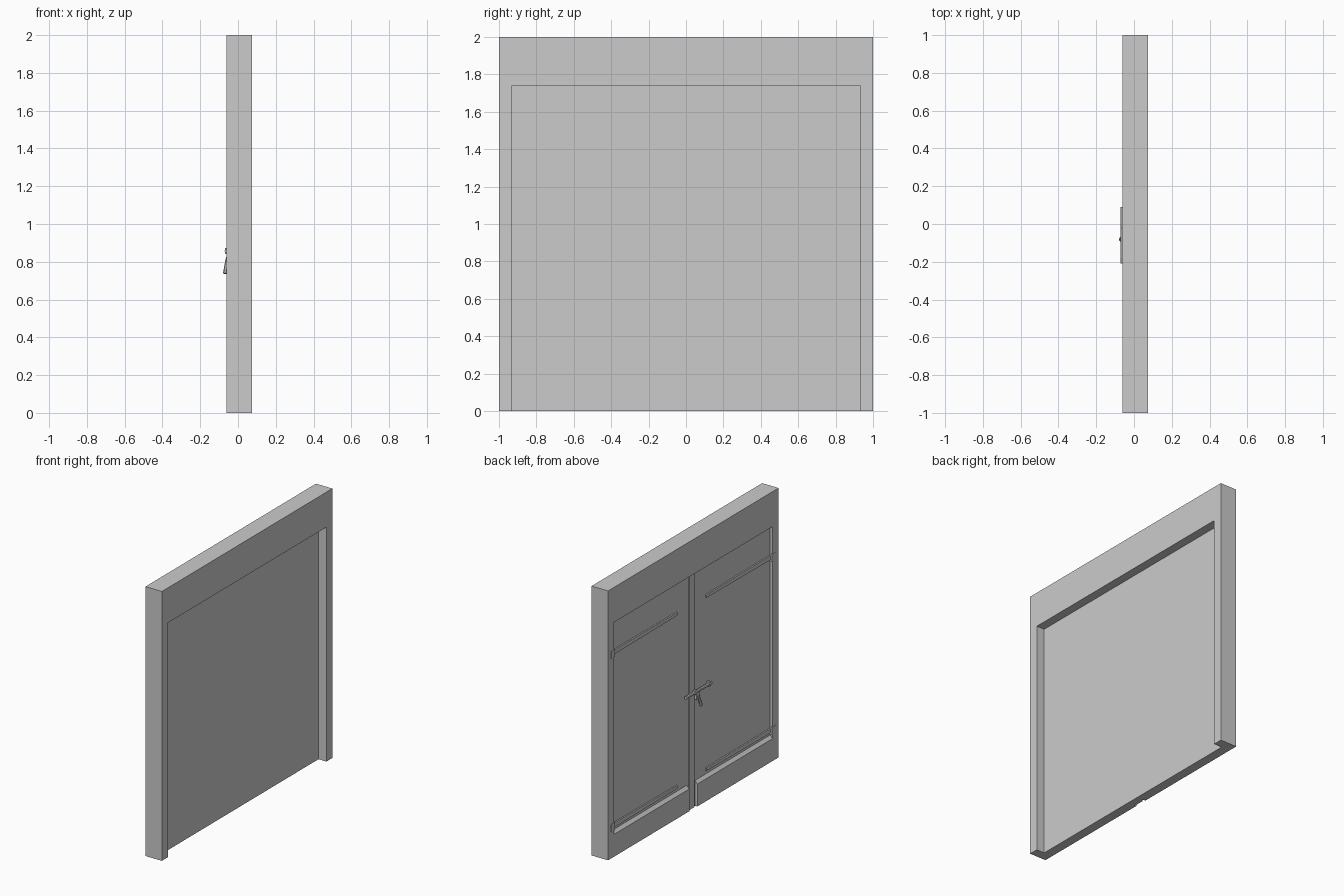
import bpy, bmesh, math
from mathutils import Matrix, Vector

if "Cube" in bpy.data.objects:
    bpy.data.objects.remove(bpy.data.objects["Cube"])


def finish(name, bm):
    bmesh.ops.recalc_face_normals(bm, faces=bm.faces)
    me = bpy.data.meshes.new(name)
    bm.to_mesh(me)
    bm.free()
    ob = bpy.data.objects.new(name, me)
    bpy.context.collection.objects.link(ob)
    return ob


def prism(name, pts, axis, a, b):
    """Extrude a profile along x (pts are y,z) or along y (pts are x,z)."""
    bm = bmesh.new()
    put = (lambda p: (a, p[0], p[1])) if axis == 'x' else (lambda p: (p[0], a, p[1]))
    f = bm.faces.new([bm.verts.new(put(p)) for p in pts])
    new = bmesh.ops.extrude_face_region(bm, geom=[f])['geom']
    d = Vector((b - a, 0, 0)) if axis == 'x' else Vector((0, b - a, 0))
    bmesh.ops.translate(bm, vec=d, verts=[v for v in new if isinstance(v, bmesh.types.BMVert)])
    return finish(name, bm)


def box(name, x0, x1, y0, y1, z0, z1):
    return prism(name, [(y0, z0), (y1, z0), (y1, z1), (y0, z1)], 'x', x0, x1)


def rod(name, p, q, r1, r2, n=8):
    p, q = Vector(p), Vector(q)
    bm = bmesh.new()
    m = Matrix.Translation((p + q) / 2) @ (q - p).to_track_quat('Z', 'Y').to_matrix().to_4x4()
    bmesh.ops.create_cone(bm, cap_ends=True, segments=n, radius1=r1, radius2=r2,
                          depth=(q - p).length, matrix=m)
    return finish(name, bm)


FRONT, BACK = -0.06, 0.075      # wall faces
DOOR, DOOR_BACK = -0.04, 0.01   # leaf faces
W, H = 0.93, 1.74               # opening half width and height

# Surround: two posts and lintel in one piece
prism('door_frame', [(-1, 0), (-W, 0), (-W, H), (W, H), (W, 0), (1, 0), (1, 2), (-1, 2)],
      'x', FRONT, BACK)

# Double leaves and the cover strip over their joint
box('door_leaves', DOOR, DOOR_BACK, -W, W, 0, H)
box('centre_strip', -0.05, DOOR, -0.03, 0.03, 0, H)

for s, side in ((1, 'left'), (-1, 'right')):
    # Kick board with sloping top
    prism('kick_board_' + side,
          [(DOOR, 0), (FRONT, 0), (FRONT, 0.166), (DOOR, 0.188)], 'y', s * 0.047, s * W)
    # Strap hinges, tapered, with plate on the post
    for z, level in ((0.225, 'lower'), (1.51, 'upper')):
        tag = side + '_' + level
        prism('hinge_strap_' + tag,
              [(s * W, z - 0.016), (s * W, z + 0.016), (s * 0.17, z + 0.011), (s * 0.17, z - 0.011)],
              'x', -0.05, DOOR)
        box('hinge_plate_' + tag, -0.062, DOOR, s * 0.92, s * 0.965, z - 0.028, z + 0.028)

# Sliding latch bar with its staples
rod('latch_bar', (-0.06, 0.09, 0.857), (-0.06, -0.21, 0.857), 0.011, 0.011)
for y in (-0.02, -0.19):
    box('latch_staple', -0.068, DOOR, y - 0.008, y + 0.008, 0.84, 0.873)

# Hanging handle under the bar
box('handle_plate', -0.056, DOOR, -0.085, -0.045, 0.79, 0.85)
rod('handle_pivot', (DOOR, -0.065, 0.812), (-0.064, -0.065, 0.812), 0.012, 0.012)
rod('handle_grip', (-0.058, -0.065, 0.815), (-0.068, -0.082, 0.738), 0.008, 0.012)
